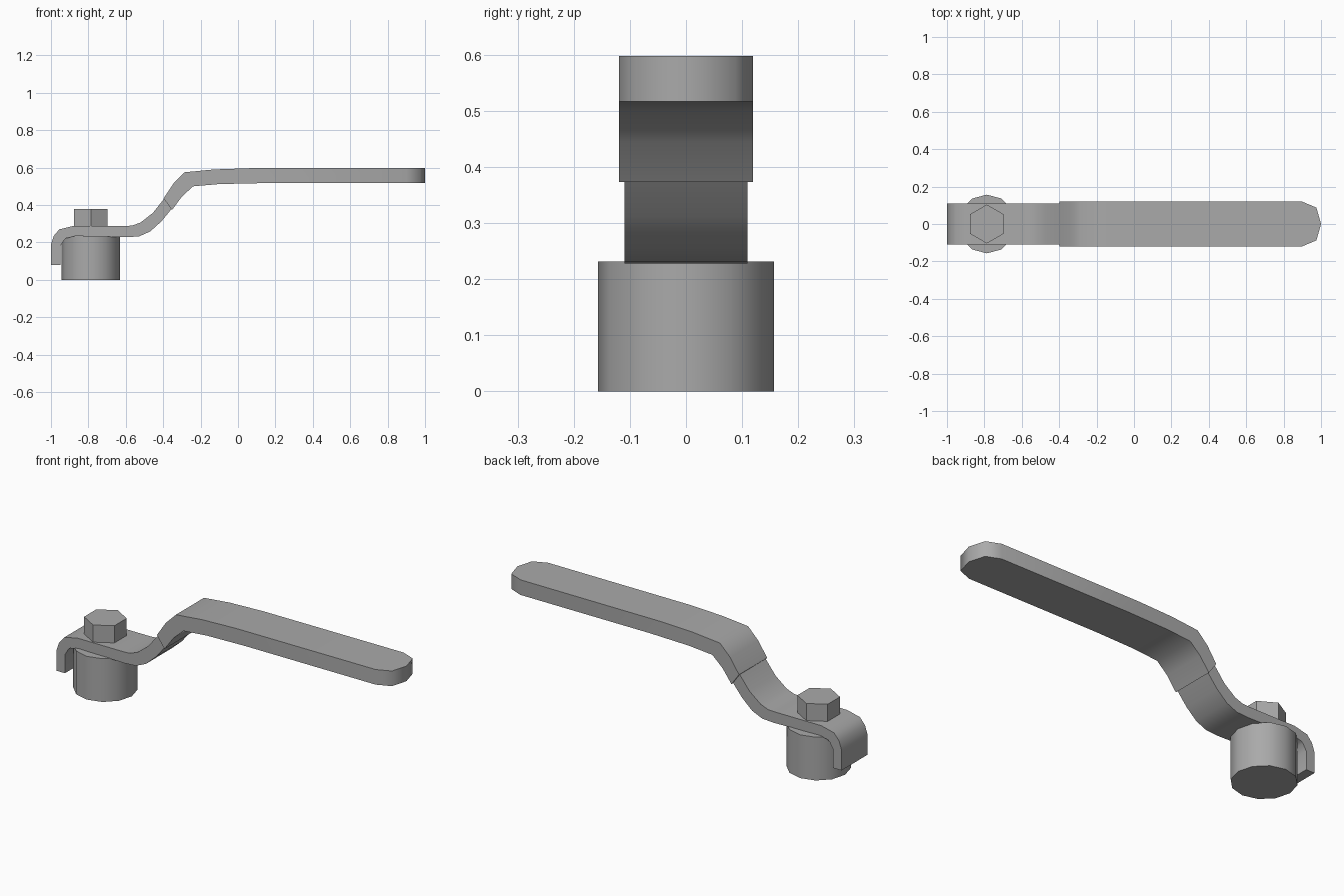
import bpy, bmesh, math

if "Cube" in bpy.data.objects:
    bpy.data.objects.remove(bpy.data.objects["Cube"], do_unlink=True)

GREY = (0.4, 0.4, 0.4, 1.0)
steel = bpy.data.materials.new("grey_steel")
steel.use_nodes = True
steel.diffuse_color = GREY
steel.node_tree.nodes["Principled BSDF"].inputs["Base Color"].default_value = GREY


def finish(obj, name, smooth=True):
    obj.name = name
    obj.data.materials.append(steel)
    bpy.ops.object.select_all(action='DESELECT')
    obj.select_set(True)
    bpy.context.view_layer.objects.active = obj
    if smooth:
        bpy.ops.object.shade_smooth_by_angle(angle=math.radians(55))


def bent_bar(name, sections):
    """Loft rectangles: (outer x, outer z, inner x, inner z, half width)."""
    bm = bmesh.new()
    rings = []
    for xo, zo, xi, zi, w in sections:
        corners = ((xo, -w, zo), (xo, w, zo), (xi, w, zi), (xi, -w, zi))
        rings.append([bm.verts.new(c) for c in corners])
    for a, b in zip(rings, rings[1:]):
        for i in range(4):
            j = (i + 1) % 4
            bm.faces.new((a[i], a[j], b[j], b[i]))
    bm.faces.new(rings[0])
    bm.faces.new(rings[-1])
    bmesh.ops.remove_doubles(bm, verts=bm.verts, dist=0.0005)
    bmesh.ops.recalc_face_normals(bm, faces=bm.faces)
    mesh = bpy.data.meshes.new(name)
    bm.to_mesh(mesh)
    bm.free()
    obj = bpy.data.objects.new(name, mesh)
    bpy.context.collection.objects.link(obj)
    finish(obj, name)


def prism(name, sides, radius, bottom, top, smooth):
    bpy.ops.mesh.primitive_cylinder_add(
        vertices=sides, radius=radius, depth=top - bottom,
        location=(-0.787, 0, (bottom + top) / 2))
    finish(bpy.context.object, name, smooth)


# Hooked strap, from the hook tip up to the grip
W = 0.11
bent_bar("strap", [
    (-1.0, 0.08, -0.95, 0.08, W),
    (-1.0, 0.19, -0.95, 0.18, W),
    (-0.985, 0.235, -0.93, 0.213, W),
    (-0.955, 0.27, -0.92, 0.222, W),
    (-0.88, 0.288, -0.87, 0.234, W),
    (-0.60, 0.288, -0.60, 0.228, W),
    (-0.565, 0.29, -0.53, 0.232, W),
    (-0.52, 0.307, -0.47, 0.258, W),
    (-0.455, 0.358, -0.41, 0.312, W),
    (-0.39, 0.44, -0.35, 0.385, W)])

# Sleeve grip with a rounded end
G = 0.119
bent_bar("grip", [
    (-0.398, 0.436, -0.353, 0.373, G),
    (-0.345, 0.515, -0.30, 0.445, G),
    (-0.285, 0.575, -0.24, 0.50, G),
    (-0.13, 0.59, -0.10, 0.512, G),
    (0.07, 0.597, 0.13, 0.517, G),
    (0.90, 0.598, 0.90, 0.517, G),
    (0.975, 0.598, 0.975, 0.517, 0.088),
    (1.0, 0.598, 1.0, 0.517, 0.0)])

# Pivot boss and hex bolt head
prism("pivot_boss", 12, 0.157, 0.0, 0.232, True)
prism("bolt_head", 6, 0.104, 0.27, 0.38, False)
